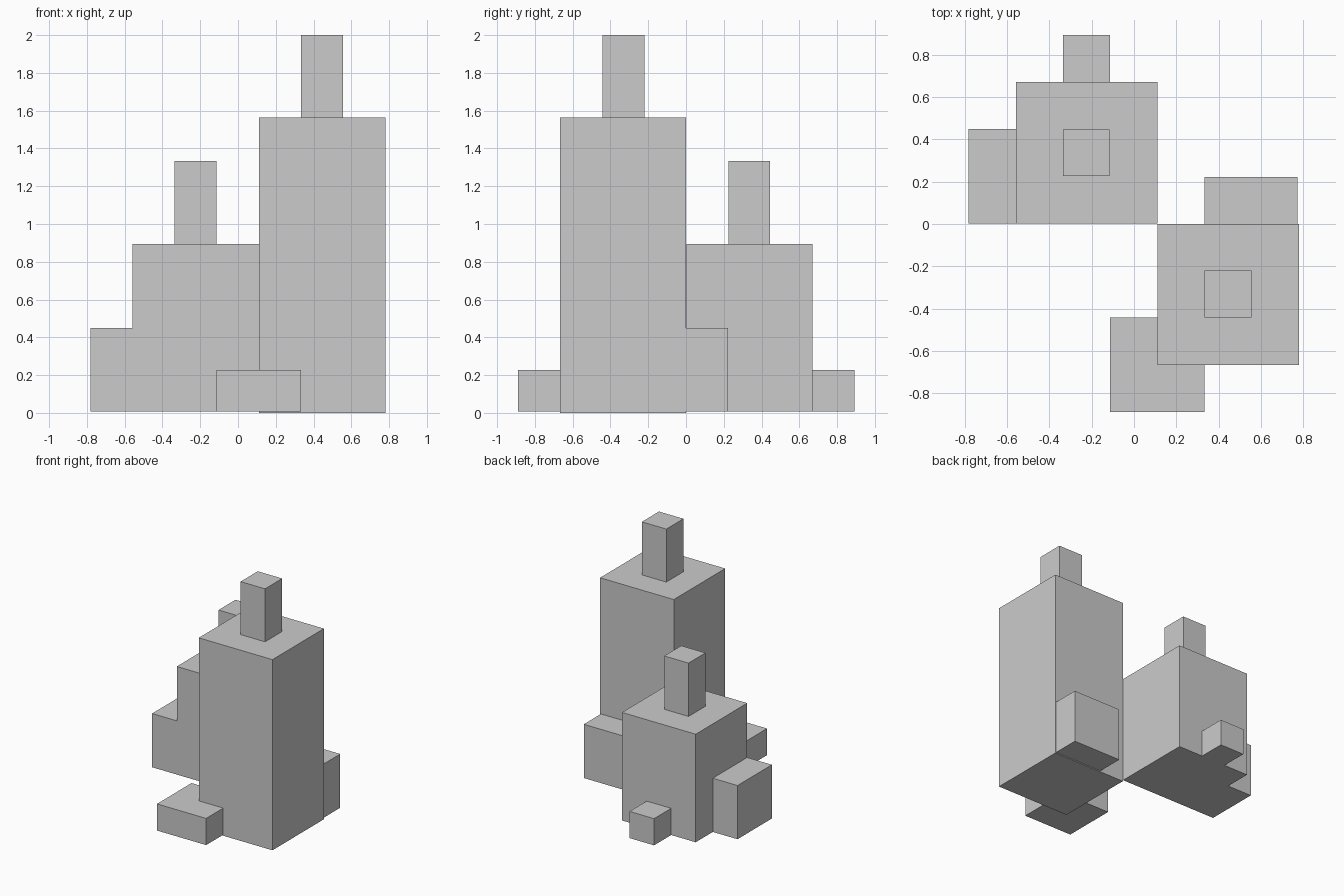
import bpy
import bmesh
from mathutils import Matrix, Vector

if "Cube" in bpy.data.objects:
    bpy.data.objects.remove(bpy.data.objects["Cube"])


def box(name, x, y, z):
    """Axis-aligned box from (min, max) ranges."""
    lo, hi = Vector((x[0], y[0], z[0])), Vector((x[1], y[1], z[1]))
    mesh = bpy.data.meshes.new(name)
    bm = bmesh.new()
    bmesh.ops.create_cube(bm, size=1, matrix=Matrix.LocRotScale((lo + hi) / 2, None, hi - lo))
    bm.to_mesh(mesh)
    bm.free()
    obj = bpy.data.objects.new(name, mesh)
    bpy.context.collection.objects.link(obj)
    return obj


BASE = 0.008  # everything but the tall tower sits a hair above the ground

# Tall tower with its chimney
box("tall_tower", (0.111, 0.78), (-0.667, 0.0), (0.0, 1.565))
box("tall_chimney", (0.333, 0.555), (-0.442, -0.22), (1.565, 2.0))

# Low step wrapping the front left corner, and the block behind
box("front_step", (-0.113, 0.333), (-0.889, -0.442), (BASE, 0.227))
box("rear_block", (0.333, 0.773), (0.0, 0.222), (BASE, 0.449))

# Short tower with its chimney
box("short_tower", (-0.558, 0.111), (0.003, 0.671), (BASE, 0.895))
box("short_chimney", (-0.335, -0.115), (0.226, 0.446), (0.895, 1.333))

# Side block flush with the short tower's front, and a small rear step
box("side_block", (-0.782, -0.558), (0.003, 0.449), (BASE, 0.449))
box("rear_step", (-0.335, -0.113), (0.671, 0.893), (BASE, 0.227))
